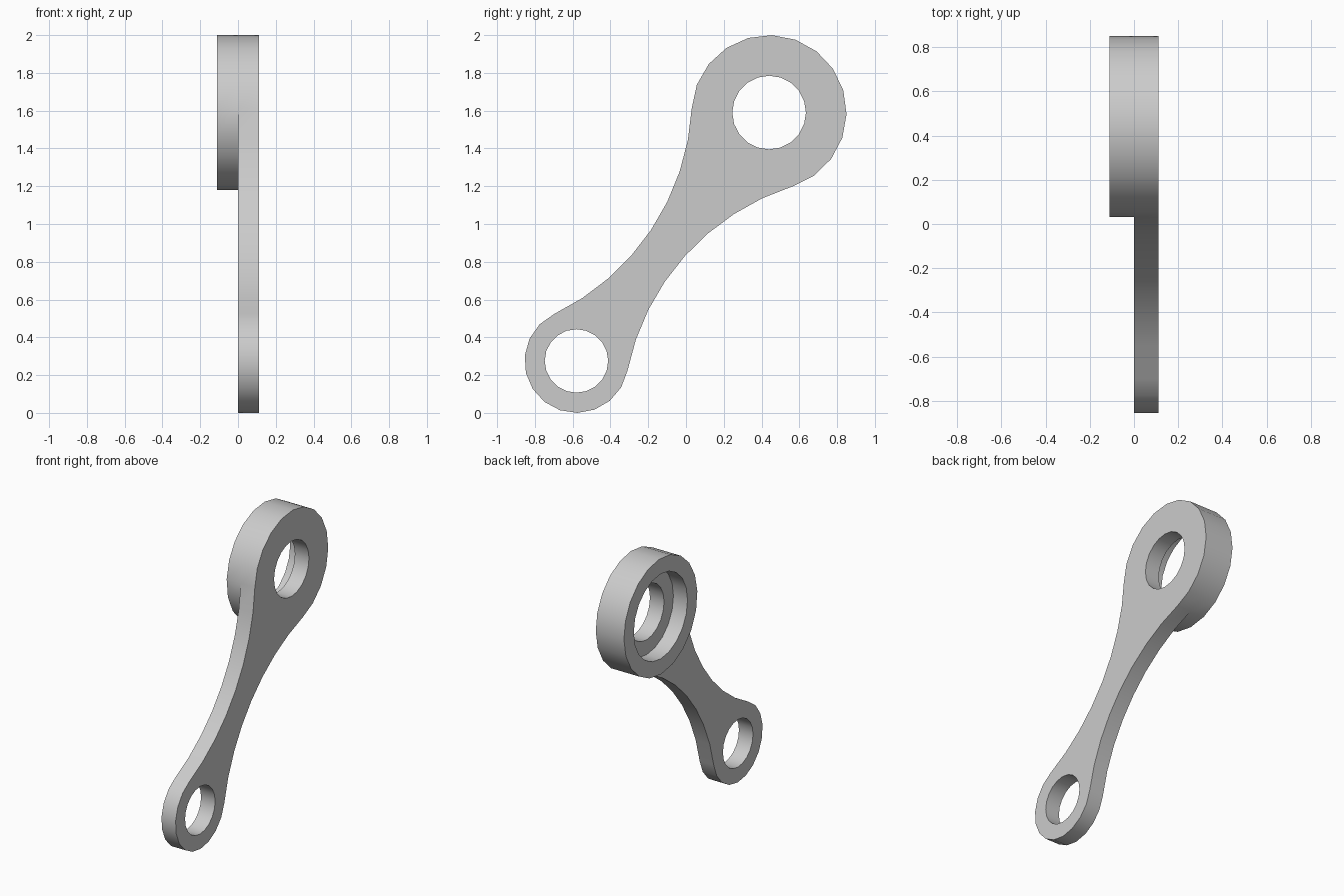
import bpy, bmesh
from math import atan2, cos, sin, sqrt, tau
from mathutils import Vector

if "Cube" in bpy.data.objects:
    bpy.data.objects.remove(bpy.data.objects["Cube"], do_unlink=True)

# Main dimensions, in the (y, z) plane; thickness runs along x
SMALL, BIG = Vector((-0.58, 0.275)), Vector((0.44, 1.59))
R_SMALL, R_BIG = 0.275, 0.41
R_NECK = 1.29            # radius of the concave flanks
OUTER, STEP, INNER = 0.11, 0.0, -0.11


def arc(center, radius, start, sweep, steps):
    return [center + radius * Vector((cos(start + sweep * i / steps), sin(start + sweep * i / steps)))
            for i in range(steps + 1)]


def circle(center, radius, steps=20):
    return arc(center, radius, 0, tau, steps)[:-1]


def angle(a, b):
    d = b - a
    return atan2(d.y, d.x)


# Flank centres: circles that touch both rounded ends
axis = BIG - SMALL
length = axis.length
axis.normalize()
normal = Vector((-axis.y, axis.x))
near, far = R_NECK + R_SMALL, R_NECK + R_BIG
along = (length ** 2 + near ** 2 - far ** 2) / (2 * length)
side = sqrt(near ** 2 - along ** 2)
left_center = SMALL + axis * along + normal * side
right_center = SMALL + axis * along - normal * side


def flank(center):
    start = angle(center, SMALL)
    sweep = (angle(center, BIG) - start + tau / 2) % tau - tau / 2
    return arc(center, R_NECK, start, sweep, 8)


left_flank, right_flank = flank(left_center), flank(right_center)
a_left, a_right = angle(BIG, left_center), angle(BIG, right_center)
big_far = arc(BIG, R_BIG, a_right, (a_left - a_right) % tau, 14)
big_near = arc(BIG, R_BIG, a_right, -((a_right - a_left) % tau), 6)
s_left, s_right = angle(SMALL, left_center), angle(SMALL, right_center)
small_end = arc(SMALL, R_SMALL, s_left, (s_right - s_left) % tau, 12)

# Closed loops
neck = left_flank[::-1] + small_end[1:-1] + right_flank
outline = neck + big_far[1:-1]
neck_only = neck + big_near[1:-1]
boss = big_far + big_near[::-1][1:-1]
bore = circle(BIG, 0.195)
recess = circle(BIG, 0.30)
pin_hole = circle(SMALL, 0.168)

bm = bmesh.new()
cache = {}


def loop_verts(points, x):
    verts = []
    for p in points:
        key = (round(p.x, 4), round(p.y, 4), x)
        if key not in cache:
            cache[key] = bm.verts.new((x, p.x, p.y))
        verts.append(cache[key])
    return verts


def wall(points, x0, x1):
    a, b = loop_verts(points, x0), loop_verts(points, x1)
    for i in range(len(a)):
        j = (i + 1) % len(a)
        bm.faces.new((a[i], a[j], b[j], b[i]))


def cap(x, *loops):
    edges = []
    for points in loops:
        verts = loop_verts(points, x)
        for v, w in zip(verts, verts[1:] + verts[:1]):
            edges.append(bm.edges.get((v, w)) or bm.edges.new((v, w)))
    bmesh.ops.triangle_fill(bm, use_beauty=True, edges=edges, normal=(1, 0, 0))


# Side walls of the arm, the raised boss and the holes
wall(outline, OUTER, STEP)
wall(boss, STEP, INNER)
wall(bore, OUTER, STEP)
wall(recess, STEP, INNER)
wall(pin_hole, OUTER, STEP)

# Flat faces, including the floor of the stepped recess
cap(OUTER, outline, bore, pin_hole)
cap(STEP, neck_only, pin_hole)
cap(STEP, recess, bore)
cap(INNER, boss, recess)
bmesh.ops.recalc_face_normals(bm, faces=bm.faces)

mesh = bpy.data.meshes.new("link_arm")
bm.to_mesh(mesh)
bm.free()
arm = bpy.data.objects.new("link_arm", mesh)
bpy.context.collection.objects.link(arm)

# Plain grey material
grey = bpy.data.materials.new("light_grey")
grey.use_nodes = True
color = (0.6, 0.6, 0.6, 1)
grey.diffuse_color = color
grey.node_tree.nodes["Principled BSDF"].inputs["Base Color"].default_value = color
mesh.materials.append(grey)

# Smooth the curved walls, keep the rims crisp
bpy.ops.object.select_all(action="DESELECT")
arm.select_set(True)
bpy.context.view_layer.objects.active = arm
bpy.ops.object.shade_smooth_by_angle(angle=0.6)
